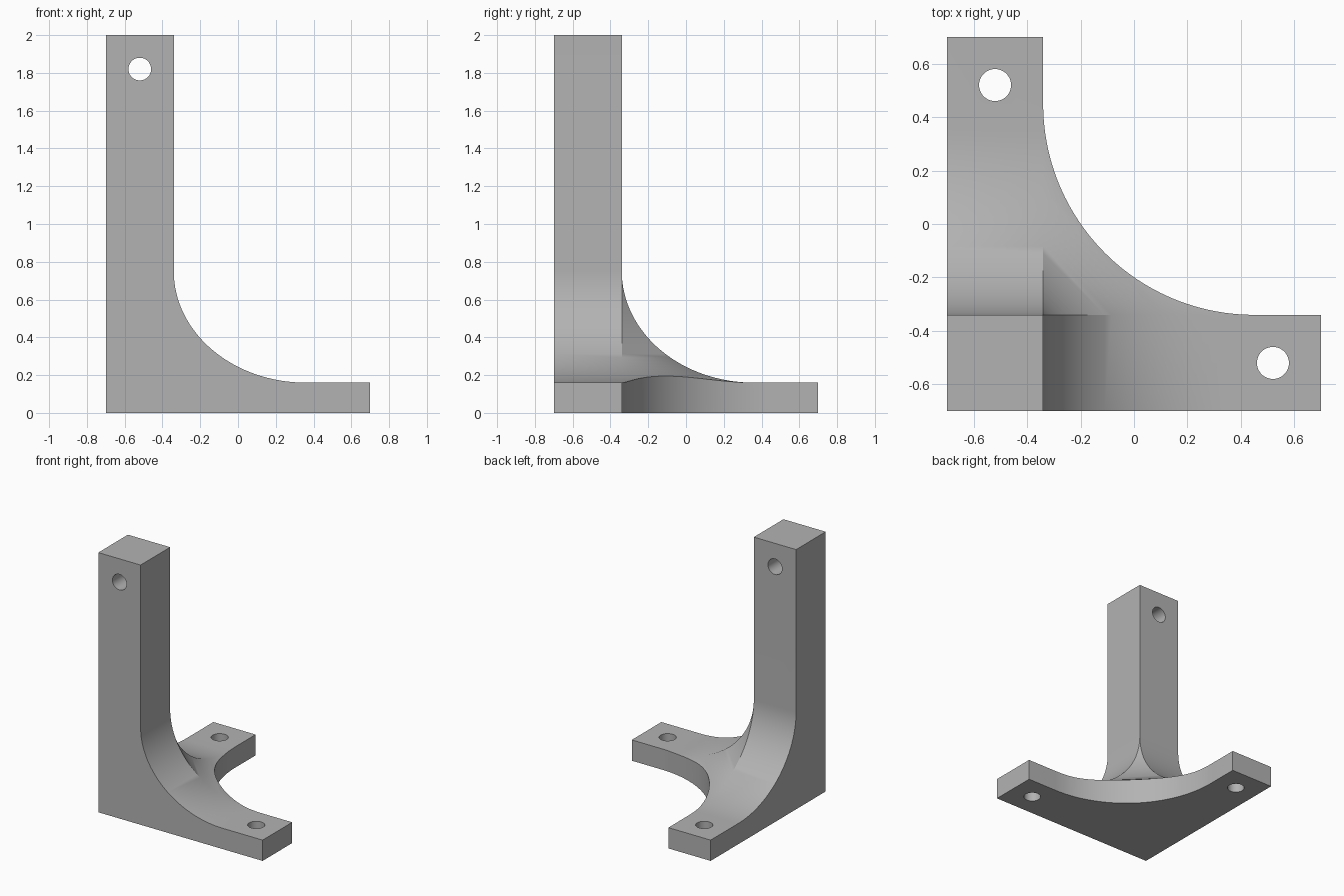
import bpy, bmesh
from math import cos, sin, pi, radians

OUT, INN = -0.7, -0.34        # outer faces and inner faces of the arms
TOP, THICK = 2.0, 0.16        # post height, foot thickness
RUN, RISE = 0.70, 0.59        # fillet between post and feet
PLAN_R = 0.79                 # fillet between the two feet
HOLE_R, HOLE_AT, HOLE_Z = 0.06, 0.52, 1.82
STEPS = 32

cube = bpy.data.objects.get("Cube")
if cube:
    bpy.data.objects.remove(cube, do_unlink=True)

grey = bpy.data.materials.new("plain_grey")
grey.use_nodes = True
grey.diffuse_color = (0.45, 0.45, 0.45, 1)
grey.node_tree.nodes["Principled BSDF"].inputs["Base Color"].default_value = grey.diffuse_color


def add_object(name, bm):
    bmesh.ops.remove_doubles(bm, verts=bm.verts, dist=1e-5)
    bmesh.ops.recalc_face_normals(bm, faces=bm.faces)
    mesh = bpy.data.meshes.new(name)
    bm.to_mesh(mesh)
    bm.free()
    mesh.materials.append(grey)
    obj = bpy.data.objects.new(name, mesh)
    bpy.context.collection.objects.link(obj)
    return obj


# Post, feet and web: L-shaped sections that spread outward as they descend
bm = bmesh.new()


def section(t, z):
    reach = INN + t
    plan = [(reach, OUT), (reach, INN), (INN, reach), (OUT, reach)]
    if t == 0:
        corner = bm.verts.new((INN, INN, z))
        return [bm.verts.new((INN, OUT, z)), corner, corner, bm.verts.new((OUT, INN, z))]
    return [bm.verts.new((x, y, z)) for x, y in plan]


path = [(0, TOP)]
for i in range(STEPS + 1):
    a = i / STEPS * pi / 2
    path.append((RUN * (1 - cos(a)), THICK + RISE * (1 - sin(a))))
path += [(-OUT - INN, THICK), (-OUT - INN, 0)]
rows = [section(t, z) for t, z in path]

for upper, lower in zip(rows, rows[1:]):
    for k in range(3):
        loop = list(dict.fromkeys([upper[k], lower[k], lower[k + 1], upper[k + 1]]))
        if len(loop) > 2:
            bm.faces.new(loop)
back_top = bm.verts.new((OUT, OUT, TOP))
back_low = bm.verts.new((OUT, OUT, 0))
bm.faces.new([back_top] + list(dict.fromkeys(rows[0])))
bm.faces.new([back_low] + rows[-1])
for side in (0, 3):
    bm.faces.new([back_top] + [r[side] for r in rows] + [back_low])
bracket = add_object("corner_bracket", bm)

# Cutter for the curved inner edge between the feet
bm = bmesh.new()
c = INN + PLAN_R
outline = [(c - PLAN_R * sin(i / 48 * pi / 2), c - PLAN_R * cos(i / 48 * pi / 2)) for i in range(49)]
outline += [(INN, 1), (1, 1), (1, INN)]
base = bm.faces.new([bm.verts.new((x, y, -0.1)) for x, y in outline])
wall = bmesh.ops.extrude_face_region(bm, geom=[base])
bmesh.ops.translate(bm, vec=(0, 0, 1.1), verts=[g for g in wall["geom"] if isinstance(g, bmesh.types.BMVert)])
cutters = [add_object("inner_curve_cutter", bm)]

# Cutters for the three screw holes
for name, loc, tilt in (("post_hole_cutter", (-HOLE_AT, -HOLE_AT, HOLE_Z), 90),
                        ("side_foot_hole_cutter", (HOLE_AT, -HOLE_AT, 0.1), 0),
                        ("back_foot_hole_cutter", (-HOLE_AT, HOLE_AT, 0.1), 0)):
    bm = bmesh.new()
    bmesh.ops.create_cone(bm, cap_ends=True, segments=48, radius1=HOLE_R, radius2=HOLE_R, depth=0.6)
    hole = add_object(name, bm)
    hole.location = loc
    hole.rotation_euler.x = radians(tilt)
    cutters.append(hole)

bpy.context.view_layer.update()
bpy.ops.object.select_all(action="DESELECT")
bracket.select_set(True)
bpy.context.view_layer.objects.active = bracket
for cutter in cutters:
    mod = bracket.modifiers.new(cutter.name, "BOOLEAN")
    mod.object = cutter
    mod.solver = "EXACT"
    bpy.ops.object.modifier_apply(modifier=mod.name)
    bpy.data.objects.remove(cutter, do_unlink=True)

bpy.ops.object.shade_smooth_by_angle(angle=radians(30))
